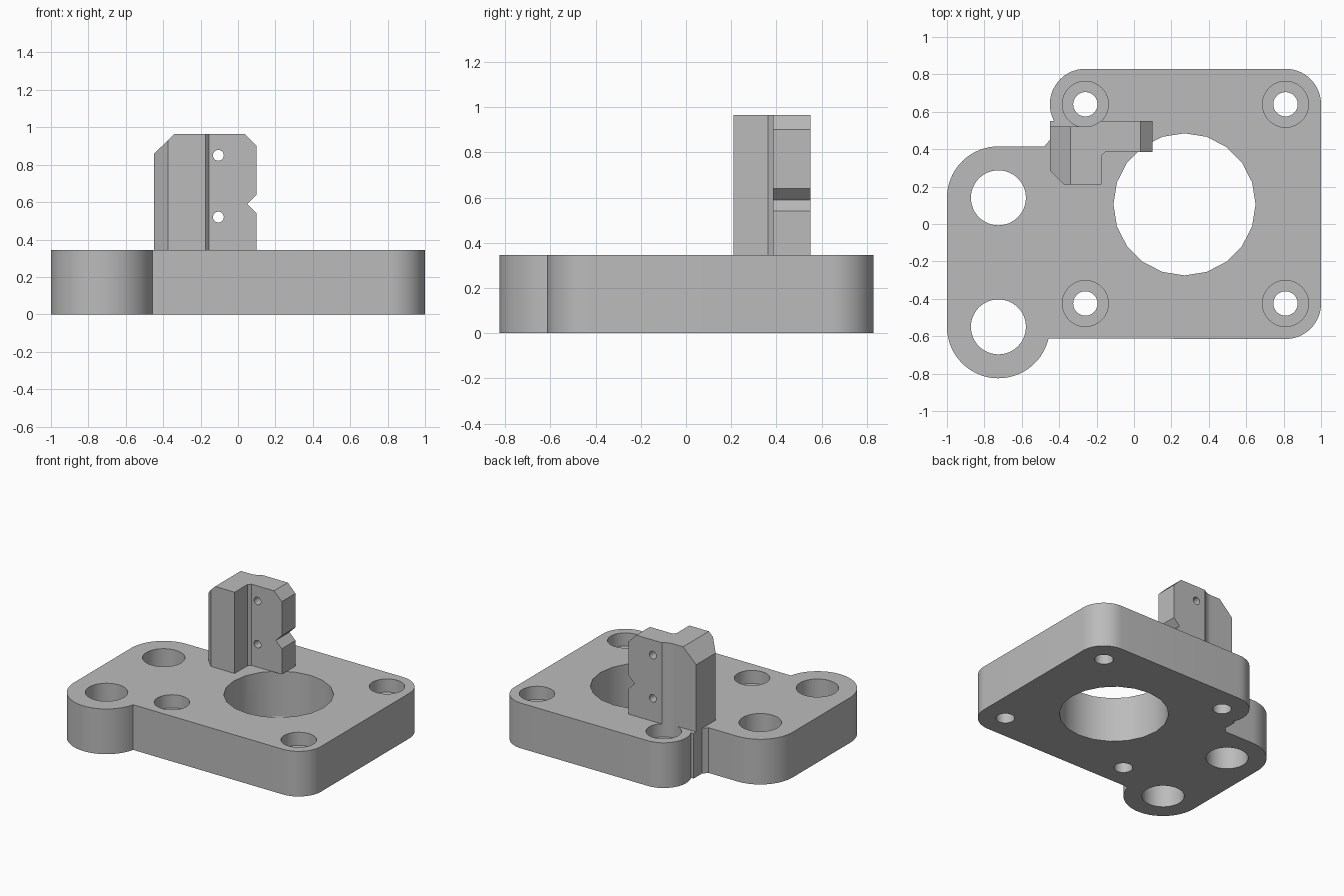
import bpy, bmesh
from math import sin, cos, radians, pi
from mathutils import Vector

if "Cube" in bpy.data.objects:
    bpy.data.objects.remove(bpy.data.objects["Cube"], do_unlink=True)

# One plain grey for the whole part
grey = bpy.data.materials.new("plain_grey")
grey.use_nodes = True
colour = (0.5, 0.5, 0.5, 1)
grey.diffuse_color = colour
grey.node_tree.nodes["Principled BSDF"].inputs["Base Color"].default_value = colour


def arc(cx, cy, r, start, end, steps=16):
    """Points along an arc, angles in degrees."""
    angles = [radians(start + (end - start) * i / steps) for i in range(steps + 1)]
    return [(cx + r * cos(a), cy + r * sin(a)) for a in angles]


def circle(cx, cy, r, sides=48):
    return [(cx + r * cos(2 * pi * i / sides), cy + r * sin(2 * pi * i / sides))
            for i in range(sides)]


def prism(name, outline, low, high, along_y=False):
    """Extrude an outline along z, or an (x, z) outline along y."""
    def place(u, v, w):
        return Vector((u, w, v)) if along_y else Vector((u, v, w))
    bm = bmesh.new()
    face = bm.faces.new([bm.verts.new(place(u, v, low)) for u, v in outline])
    ext = bmesh.ops.extrude_face_region(bm, geom=[face])
    verts = [g for g in ext["geom"] if isinstance(g, bmesh.types.BMVert)]
    bmesh.ops.translate(bm, verts=verts, vec=place(0, 0, high - low))
    bmesh.ops.recalc_face_normals(bm, faces=bm.faces)
    mesh = bpy.data.meshes.new(name)
    bm.to_mesh(mesh)
    bm.free()
    mesh.materials.append(grey)
    obj = bpy.data.objects.new(name, mesh)
    bpy.context.collection.objects.link(obj)
    return obj


def combine(target, tool, operation="DIFFERENCE"):
    """Apply a boolean and discard the tool."""
    tool.hide_render = True
    mod = target.modifiers.new("cut", "BOOLEAN")
    mod.operation, mod.solver, mod.object = operation, "EXACT", tool
    bpy.context.view_layer.objects.active = target
    bpy.ops.object.modifier_apply(modifier=mod.name)
    bpy.data.objects.remove(tool, do_unlink=True)


def smooth(obj, angle):
    bpy.ops.object.select_all(action="DESELECT")
    obj.select_set(True)
    bpy.context.view_layer.objects.active = obj
    bpy.ops.object.shade_smooth_by_angle(angle=radians(angle))


TOP = 0.345
SCREWS = [(x, y) for x in (-0.26, 0.81) for y in (-0.425, 0.64)]
RODS = [(-0.725, 0.14), (-0.725, -0.55)]

# Base plate with rounded corners, rod lobes and a relief notch
outline = arc(0.81, -0.425, 0.19, -90, 0)
outline += arc(0.81, 0.64, 0.19, 0, 90)
outline += arc(-0.26, 0.64, 0.19, 90, 208)
outline += [(-0.45, 0.55), (-0.45, 0.45), (-0.48, 0.415)]
outline += arc(*RODS[0], 0.275, 90, 180)
outline += arc(*RODS[1], 0.275, 180, 347, 30)
plate = prism("base_plate", outline, 0, TOP)

# Bore, rod holes and counterbored screw holes
combine(plate, prism("bore_cutter", circle(0.27, 0.105, 0.38, 20), -0.1, 0.5))
for x, y in RODS:
    combine(plate, prism("rod_cutter", circle(x, y, 0.147), -0.1, 0.5))
for x, y in SCREWS:
    combine(plate, prism("screw_cutter", circle(x, y, 0.065), -0.1, 0.5))
    combine(plate, prism("counterbore_cutter", circle(x, y, 0.123), TOP - 0.1, 0.5))
smooth(plate, 25)

# Upright bracket: stepped plan with a screw clearance at the back
plan = [(-0.45, 0.285), (-0.375, 0.21), (-0.175, 0.21), (-0.175, 0.362),
        (-0.155, 0.385), (0.1, 0.385), (0.1, 0.55)]
plan += arc(-0.26, 0.64, 0.12, -48.6, -90, 8) + [(-0.45, 0.52)]
bracket = prism("sensor_bracket", plan, TOP, 1.1)

# Chamfered top corners and the notch in the edge
front = [(-0.6, 0.2), (0.2, 0.2), (0.2, 0.44), (0.05, 0.59), (0.2, 0.74),
         (0.2, 0.8), (0.035, 0.965), (-0.34, 0.965), (-0.6, 0.71)]
combine(bracket, prism("bracket_silhouette", front, 0, 0.8, True), "INTERSECT")

# Two mounting holes through the thin arm
for z in (0.52, 0.85):
    combine(bracket, prism("pin_cutter", circle(-0.105, z, 0.029, 32), 0.3, 0.7, True))
smooth(bracket, 25)
